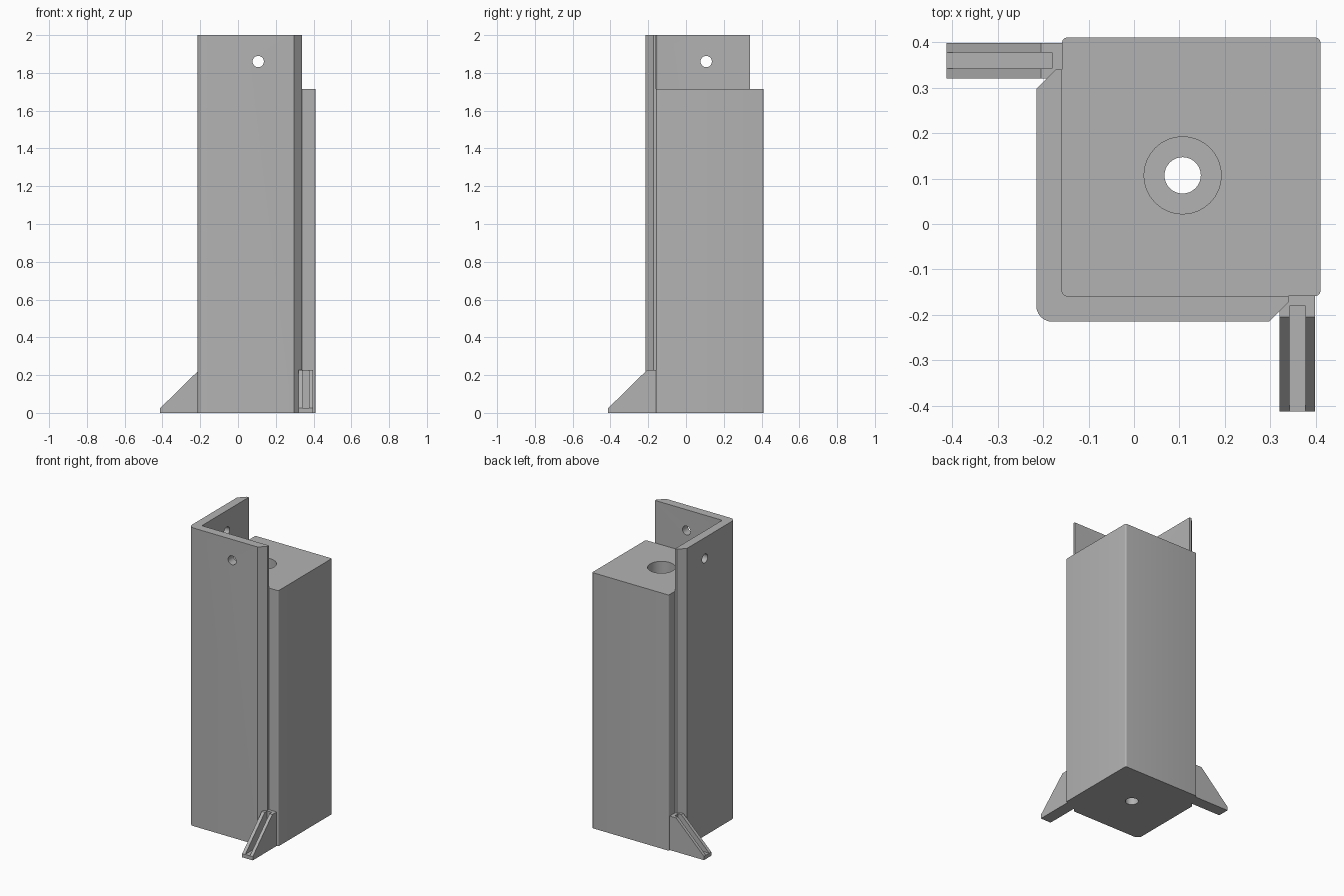
import bpy, bmesh, math
from mathutils import Matrix, Vector

cube = bpy.data.objects.get("Cube")
if cube:
    bpy.data.objects.remove(cube)

grey = bpy.data.materials.new("plain grey")
grey.use_nodes = True
grey.diffuse_color = (0.45, 0.45, 0.45, 1)
grey.node_tree.nodes["Principled BSDF"].inputs["Base Color"].default_value = grey.diffuse_color

UP = Vector((0, 0, 1))
SWAP = Matrix(((0, 1, 0, 0), (1, 0, 0, 0), (0, 0, 1, 0), (0, 0, 0, 1)))  # across the x = y diagonal


def finish(name, bm):
    bmesh.ops.recalc_face_normals(bm, faces=bm.faces)
    mesh = bpy.data.meshes.new(name)
    bm.to_mesh(mesh)
    bm.free()
    mesh.materials.append(grey)
    ob = bpy.data.objects.new(name, mesh)
    bpy.context.collection.objects.link(ob)
    return ob


def prism(name, points, depth, rounds=()):
    """Extrude a polygon by a vector; rounds = (corner index, radius) pairs."""
    bm = bmesh.new()
    base = [bm.verts.new(p) for p in points]
    face = bm.faces.new(base)
    spots = [(Vector(points[i]), r) for i, r in rounds]
    bmesh.ops.extrude_face_region(bm, geom=[face], use_keep_orig=True)
    bm.verts.ensure_lookup_table()
    for v in bm.verts[len(points):]:
        v.co += Vector(depth)
    for spot, r in spots:
        edges = [e for e in bm.edges if min((v.co - spot).length for v in e.verts) < 1e-5
                 and (e.verts[0].co - e.verts[1].co).cross(Vector(depth)).length < 1e-5]
        bmesh.ops.bevel(bm, geom=edges, offset=r, segments=6, profile=0.5, affect='EDGES')
    return finish(name, bm)


def cylinder(centre, axis, radius, length):
    bm = bmesh.new()
    turn = UP.rotation_difference(Vector(axis)).to_matrix().to_4x4()
    bmesh.ops.create_cone(bm, cap_ends=True, segments=32, radius1=radius, radius2=radius,
                          depth=length, matrix=Matrix.Translation(centre) @ turn)
    return finish("cutter", bm)


def cut(ob, cutter):
    mod = ob.modifiers.new("cut", 'BOOLEAN')
    mod.operation, mod.solver, mod.object = 'DIFFERENCE', 'EXACT', cutter
    bpy.context.view_layer.objects.active = ob
    bpy.ops.object.modifier_apply(modifier=mod.name)
    bpy.data.objects.remove(cutter)


def smooth(ob):
    bpy.ops.object.select_all(action='DESELECT')
    ob.select_set(True)
    bpy.context.view_layer.objects.active = ob
    bpy.ops.object.shade_smooth_by_angle(angle=math.radians(30))


OUT, IN, FAR = -0.215, -0.158, 0.41   # outer wall, inner wall, far side of block
MID = 0.107                           # hole axis

# Block with a wide bore over a narrow drain hole
block = prism("block", [(IN, IN, 0), (FAR, IN, 0), (FAR, FAR, 0), (IN, FAR, 0)],
              UP * 1.715, [(i, 0.01) for i in range(4)])
cut(block, cylinder((MID, MID, 1), UP, 0.085, 1.88))
cut(block, cylinder((MID, MID, 0), UP, 0.04, 0.5))

# Tall L-shaped angle with chamfered ends and a bolt hole in each wall
half = [(IN, 0.34), (-0.172, 0.34), (OUT, 0.297)]
outline = half + [(OUT, OUT)] + [(y, x) for x, y in reversed(half)] + [(IN, IN)]
angle = prism("corner_angle", [(x, y, 0) for x, y in outline], UP * 2,
              [(3, 0.035), (7, 0.01)])
cut(angle, cylinder((MID, -0.19, 1.86), (0, 1, 0), 0.03, 0.3))
cut(angle, cylinder((-0.19, MID, 1.86), (1, 0, 0), 0.03, 0.3))

# Sloped foot with a slot, then its partner across the diagonal
side = [(IN, 0), (-0.412, 0), (-0.412, 0.025), (-0.205, 0.228), (IN, 0.228)]
foot = prism("front_foot", [(0.32, y, z) for y, z in side], (0.078, 0, 0))
slot = [(-0.18, 0.025), (-0.5, 0.025), (-0.5, 0.4), (-0.18, 0.4)]
cut(foot, prism("cutter", [(0.342, y, z) for y, z in slot], (0.035, 0, 0)))
bm = bmesh.new()
bm.from_mesh(foot.data)
bm.transform(SWAP)
side_foot = finish("right_foot", bm)

for ob in (block, angle):
    smooth(ob)
